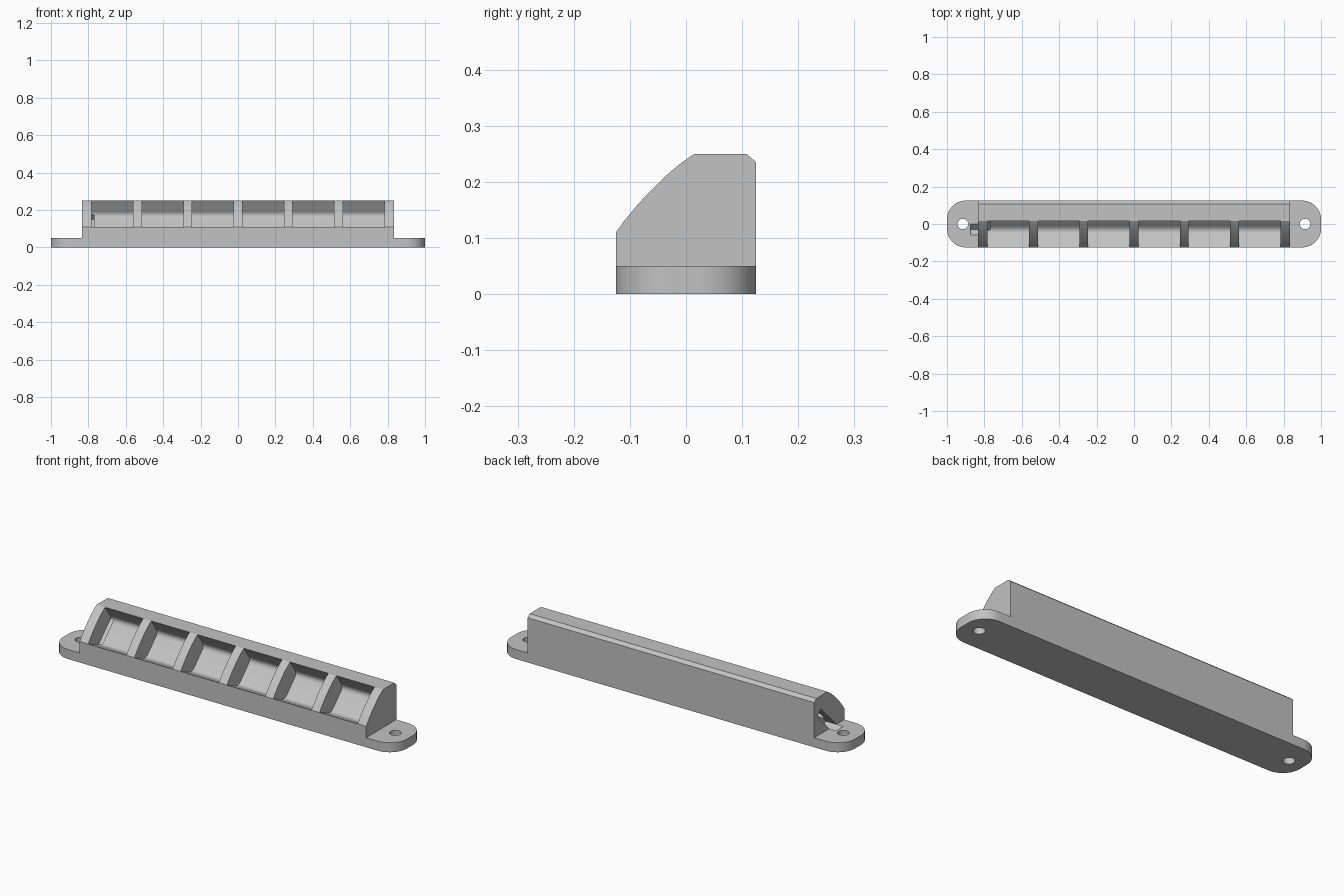
import bpy
import bmesh
import math
from mathutils import Vector

cube = bpy.data.objects.get("Cube")
if cube:
    bpy.data.objects.remove(cube, do_unlink=True)

grey = bpy.data.materials.new("plain_grey")
grey.use_nodes = True
color = (0.54, 0.54, 0.54, 1)
grey.diffuse_color = color
grey.node_tree.nodes["Principled BSDF"].inputs["Base Color"].default_value = color


def prism(name, points, offset):
    """Extrude a closed outline of 3D points along an offset."""
    bm = bmesh.new()
    face = bm.faces.new([bm.verts.new(p) for p in points])
    extruded = bmesh.ops.extrude_face_region(bm, geom=[face])["geom"]
    verts = [g for g in extruded if isinstance(g, bmesh.types.BMVert)]
    bmesh.ops.translate(bm, verts=verts, vec=offset)
    bmesh.ops.recalc_face_normals(bm, faces=bm.faces[:])
    mesh = bpy.data.meshes.new(name)
    bm.to_mesh(mesh)
    bm.free()
    mesh.materials.append(grey)
    obj = bpy.data.objects.new(name, mesh)
    bpy.context.collection.objects.link(obj)
    return obj


def bar(name, profile, x0, x1):
    return prism(name, [(x0, y, z) for y, z in profile], (x1 - x0, 0, 0))


def arc(cx, cy, r, start, end, steps):
    angles = [start + (end - start) * i / steps for i in range(steps + 1)]
    return [(cx + r * math.cos(a), cy + r * math.sin(a)) for a in angles]


def fillet(before, corner, after, size, steps=8):
    a, b, c = Vector(before), Vector(corner), Vector(after)
    p, q = b + (a - b).normalized() * size, b + (c - b).normalized() * size
    ts = [i / steps for i in range(steps + 1)]
    return [tuple(p * (1 - t) ** 2 + b * 2 * t * (1 - t) + q * t * t) for t in ts]


def boolean(target, tool, operation):
    mod = target.modifiers.new(tool.name, "BOOLEAN")
    mod.operation = operation
    mod.solver = "EXACT"
    mod.object = tool
    bpy.context.view_layer.objects.active = target
    bpy.ops.object.modifier_apply(modifier=mod.name)
    bpy.data.objects.remove(tool, do_unlink=True)


# Housing with a gently curved front slope and chamfered back edge
slope = [(-0.125, 0.11), (-0.109, 0.132), (-0.09, 0.155), (-0.071, 0.176),
         (-0.05, 0.197), (-0.029, 0.217), (-0.007, 0.235), (0.015, 0.25)]
profile = [(0.125, 0), (-0.125, 0)] + slope + [(0.108, 0.25), (0.125, 0.235)]
housing = bar("housing", profile, -0.833, 0.833)

# Mounting tabs with rounded outer corners and a screw hole each
q = math.pi / 2
for name, side in (("left_mounting_tab", 1), ("right_mounting_tab", -1)):
    outline = [(0.78, -0.125)] + arc(0.9, -0.025, 0.1, -q, 0, 12)
    outline += arc(0.9, 0.025, 0.1, 0, q, 12) + [(0.78, 0.125)]
    tab = prism(name, [(side * x, y, 0) for x, y in outline], (0, 0, 0.05))
    ring = arc(side * 0.915, 0, 0.028, 0, 4 * q, 32)[:-1]
    hole = prism("screw_hole", [(x, y, -0.05) for x, y in ring], (0, 0, 0.2))
    boolean(tab, hole, "DIFFERENCE")
    boolean(housing, tab, "UNION")

# Six tilted pockets, leaving seven ribs
low_lip, low, high, high_lip = (-0.172, 0.13), (-0.03, 0.07), (0.07, 0.17), (-0.0125, 0.29)
pocket_profile = [low_lip]
pocket_profile += fillet(low_lip, low, high, 0.025)
pocket_profile += fillet(low, high, high_lip, 0.025)
pocket_profile += [high_lip, (-0.172, 0.29)]
for i in range(6):
    x = (i - 2.5) * 0.269
    boolean(housing, bar("pocket", pocket_profile, x - 0.111, x + 0.111), "DIFFERENCE")

# Slanted slot through the right end wall
slot = [(-0.03, 0.02), (0.1, 0.15), (0.07, 0.18), (-0.06, 0.05)]
boolean(housing, bar("end_slot", slot, -0.873, -0.77), "DIFFERENCE")

bpy.ops.object.select_all(action="DESELECT")
housing.select_set(True)
bpy.context.view_layer.objects.active = housing
bpy.ops.object.shade_smooth_by_angle(angle=math.radians(25))
